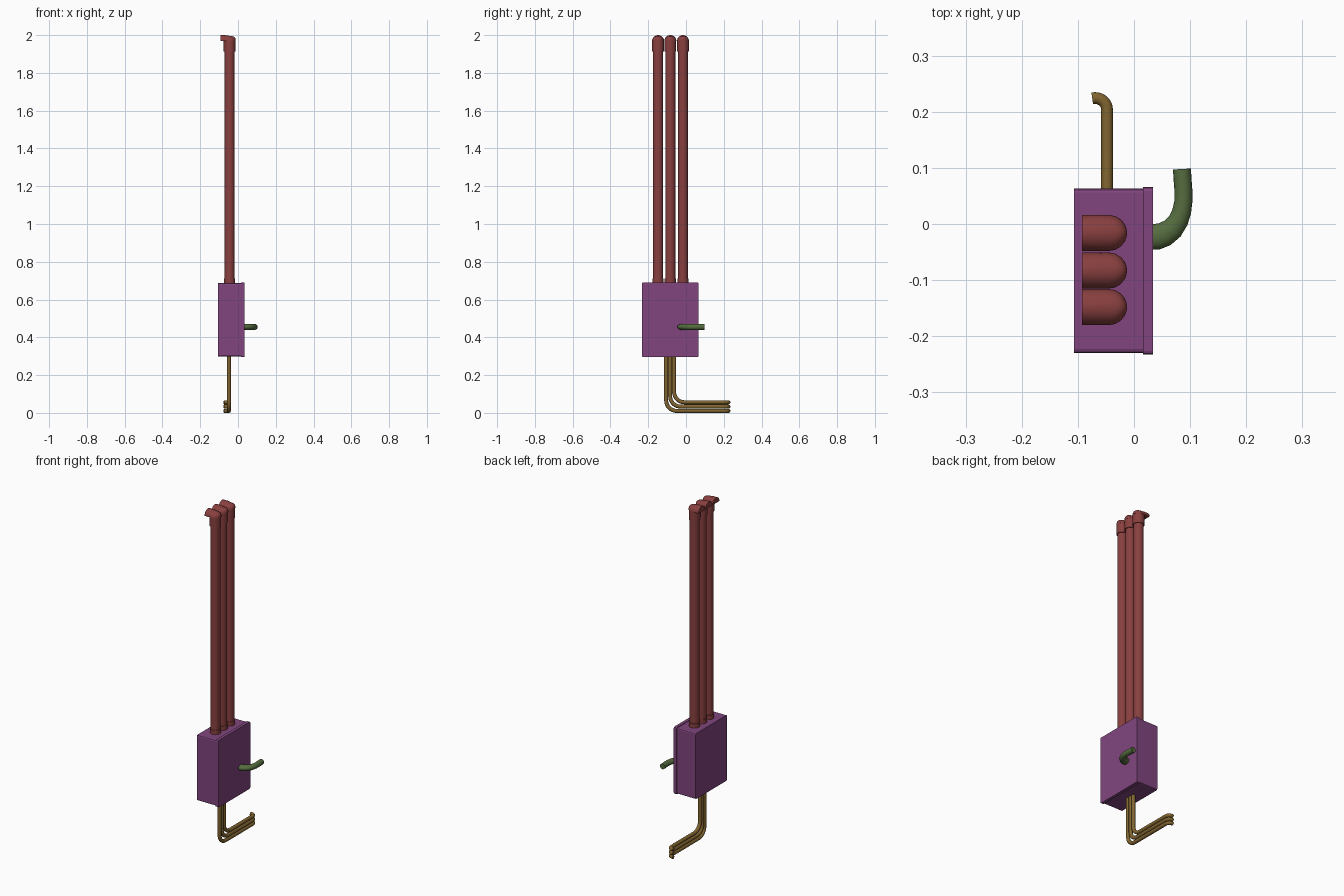
import bpy, bmesh
from math import pi, sin, cos, sqrt, radians
from mathutils import Vector

if "Cube" in bpy.data.objects:
    bpy.data.objects.remove(bpy.data.objects["Cube"])


def material(name, rgb):
    m = bpy.data.materials.new(name)
    m.diffuse_color = (*rgb, 1)
    m.use_nodes = True
    m.node_tree.nodes["Principled BSDF"].inputs["Base Color"].default_value = m.diffuse_color
    return m


PURPLE = material("purple", (0.22, 0.06, 0.21))
RED = material("red", (0.25, 0.05, 0.05))
BROWN = material("brown", (0.22, 0.13, 0.03))
GREEN = material("green", (0.09, 0.15, 0.05))


def finish(name, bm, mat, smooth=True):
    bmesh.ops.recalc_face_normals(bm, faces=bm.faces[:])
    me = bpy.data.meshes.new(name)
    bm.to_mesh(me)
    bm.free()
    me.materials.append(mat)
    if smooth:
        me.polygons.foreach_set("use_smooth", [True] * len(me.polygons))
        me.set_sharp_from_angle(angle=radians(35))
    ob = bpy.data.objects.new(name, me)
    bpy.context.collection.objects.link(ob)
    return ob


def bridge(bm, rings, closed=True):
    n = len(rings[0])
    for a, b in zip(rings, rings[1:]):
        for i in range(n if closed else n - 1):
            j = (i + 1) % n
            bm.faces.new((a[i], a[j], b[j], b[i]))


def sweep(name, pts, sizes, up, mat, sides=16):
    """Sweep an ellipse (half width, half height along up) along a path."""
    bm = bmesh.new()
    pts = [Vector(p) for p in pts]
    up = Vector(up)
    rings = []
    for k, (p, (w, h)) in enumerate(zip(pts, sizes)):
        t = (pts[min(k + 1, len(pts) - 1)] - pts[max(k - 1, 0)]).normalized()
        up = (up - t * up.dot(t)).normalized()
        side = t.cross(up)
        rings.append([bm.verts.new(p + side * w * cos(a) + up * h * sin(a))
                      for a in (2 * pi * i / sides for i in range(sides))])
    bridge(bm, rings)
    bm.faces.new(rings[0])
    bm.faces.new(rings[-1])
    return finish(name, bm, mat)


def box(name, lo, hi, bevel, mat):
    """Box whose four edges running along x are chamfered."""
    bm = bmesh.new()
    bmesh.ops.create_cube(bm, size=1)
    for v in bm.verts:
        v.co = [l + (c + 0.5) * (h - l) for c, l, h in zip(v.co, lo, hi)]
    edges = [e for e in bm.edges if abs(e.verts[0].co.x - e.verts[1].co.x) > 1e-4]
    bmesh.ops.bevel(bm, geom=edges, offset=bevel, segments=2, affect='EDGES', profile=0.5)
    return finish(name, bm, mat, smooth=False)


# Cabinet and its slightly larger lid
box("cabinet_body", (-0.107, -0.23, 0.299), (0.018, 0.063, 0.687), 0.007, PURPLE)
box("cabinet_lid", (0.016, -0.233, 0.295), (0.034, 0.066, 0.691), 0.007, PURPLE)


# Tall conduits, each with a foot collar and a hooded top
PX = -0.0445


def hood(name, y, r=0.032, base=1.968, top=2.0, end=-0.093, n=16):
    bm = bmesh.new()
    stations = [(end, r, top - base), (-0.068, r, top - base), (PX, r, 0.028)]
    for a in (20, 40, 58, 73, 85):
        s, c = sin(radians(a)), cos(radians(a))
        stations.append((PX + r * s, r * c, 0.028 * sqrt(c)))
    rings = [[bm.verts.new((x, y + w * cos(pi * i / n), base + h * sin(pi * i / n)))
              for i in range(n + 1)] for x, w, h in stations]
    bridge(bm, rings, closed=False)
    for a, b in zip(rings, rings[1:]):
        bm.faces.new((a[0], b[0], b[-1], a[-1]))
    bm.faces.new(rings[0])
    bm.faces.new(rings[-1])
    return finish(name, bm, RED)


def upright(name, y, z0, z1, r):
    sweep(name, [(PX, y, z0), (PX, y, z1)], [(r, r)] * 2, (1, 0, 0), RED, 24)


for i, y in enumerate((-0.016, -0.083, -0.148), 1):
    upright(f"tall_conduit_{i}", y, 0.68, 1.95, 0.0265)
    upright(f"foot_collar_{i}", y, 0.68, 0.712, 0.0295)
    upright(f"top_collar_{i}", y, 1.912, 1.969, 0.031)
    hood(f"conduit_hood_{i}", y)

# Thin lower pipes: down, forward along y, then hooked towards -x
BX, R, HOOK = -0.048, 0.055, 0.021
for i in range(3):
    y, z = -0.105 + 0.021 * i, 0.0105 + 0.0228 * i
    path = [(BX, y, 0.31)]
    for k in range(9):
        a = pi / 2 * k / 8
        path.append((BX, y + R - R * cos(a), z + R - R * sin(a)))
    for k in range(9):
        a = radians(105) * k / 8
        path.append((BX - HOOK + HOOK * cos(a), 0.2035 + HOOK * sin(a), z))
    sweep(f"lower_pipe_{i + 1}", path, [(0.0105, 0.0105)] * len(path), (1, 0, 0), BROWN)

# Curved lever handle on the lid
lever = [(0.03, -0.023, 0.023), (0.042, -0.0225, 0.023), (0.055, -0.018, 0.022),
         (0.069, -0.008, 0.020), (0.079, 0.006, 0.018), (0.085, 0.022, 0.017),
         (0.088, 0.04, 0.016), (0.088, 0.06, 0.016), (0.0865, 0.08, 0.016),
         (0.0855, 0.098, 0.016)]
sweep("lever_handle", [(x, y, 0.455) for x, y, w in lever],
      [(w, 0.016) for x, y, w in lever], (0, 0, 1), GREEN)
